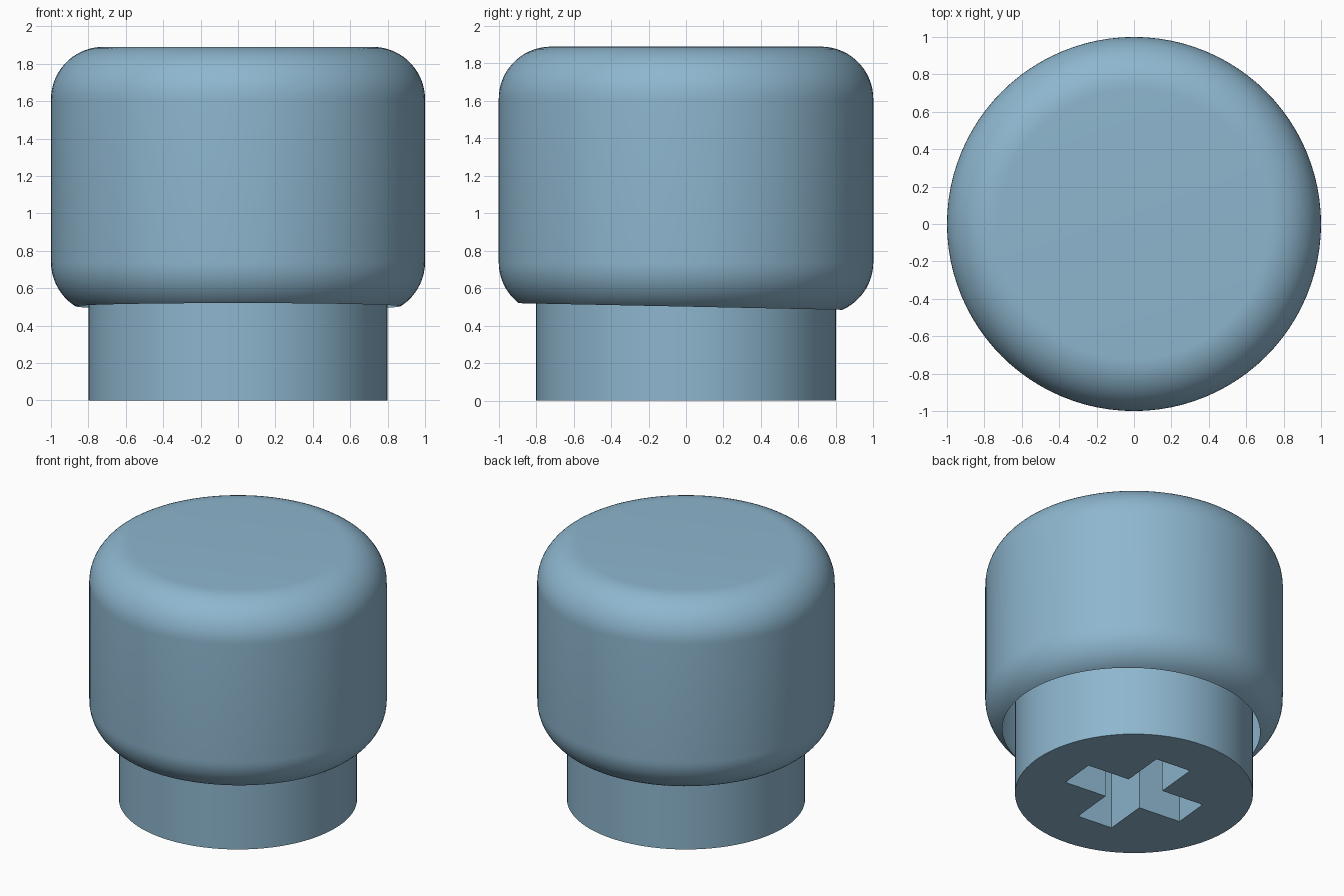
import bpy, bmesh, math
from mathutils import Matrix, Vector

if "Cube" in bpy.data.objects:
    bpy.data.objects.remove(bpy.data.objects["Cube"])

SEGMENTS = 96
blue = bpy.data.materials.new("soft blue")
blue.diffuse_color = (0.27, 0.47, 0.62, 1)
blue.use_nodes = True
blue.node_tree.nodes["Principled BSDF"].inputs["Base Color"].default_value = blue.diffuse_color


def finish(bm, name):
    mesh = bpy.data.meshes.new(name)
    bm.to_mesh(mesh)
    bm.free()
    mesh.materials.append(blue)
    obj = bpy.data.objects.new(name, mesh)
    bpy.context.collection.objects.link(obj)
    return obj


def smooth(obj):
    bpy.ops.object.select_all(action='DESELECT')
    obj.select_set(True)
    bpy.context.view_layer.objects.active = obj
    bpy.ops.object.shade_smooth_by_angle(angle=math.radians(30))


# Rounded cap: lathed shell with a slightly tilted open rim
R, top, low = 0.28, 1.89, 0.74
arc = [math.radians(a) for a in range(0, 91, 6)]
profile = [(0, top)]
profile += [(1 - R + R * math.sin(a), top - R + R * math.cos(a)) for a in arc]
profile += [(1 - R + R * math.cos(a), low - R * math.sin(a)) for a in arc]
bm = bmesh.new()
verts = [bm.verts.new((r, 0, z)) for r, z in profile]
edges = [bm.edges.new(pair) for pair in zip(verts, verts[1:])]
bmesh.ops.spin(bm, geom=verts + edges, axis=(0, 0, 1), cent=(0, 0, 0),
               angle=2 * math.pi, steps=SEGMENTS, use_merge=True)
bmesh.ops.remove_doubles(bm, verts=bm.verts, dist=0.0001)
bmesh.ops.bisect_plane(bm, geom=bm.verts[:] + bm.edges[:] + bm.faces[:],
                       plane_co=(0, 0, 0.502), plane_no=Vector((0, 0.0205, 1)),
                       clear_inner=True)
bmesh.ops.recalc_face_normals(bm, faces=bm.faces)
if max(bm.faces, key=lambda f: f.calc_center_median().z).normal.z < 0:
    bmesh.ops.reverse_faces(bm, faces=bm.faces)
smooth(finish(bm, "cap"))

# Stem: plain cylinder running up inside the cap
bm = bmesh.new()
bmesh.ops.create_cone(bm, cap_ends=True, segments=SEGMENTS, radius1=0.8, radius2=0.8,
                      depth=1.0, matrix=Matrix.Translation((0, 0, 0.5)))
stem = finish(bm, "stem")

# Cross-shaped cutter for the socket in the stem's base
L, W, depth = 0.465, 0.137, 0.5
outline = []
for i in range(4):
    turn = Matrix.Rotation(math.radians(90 * i - 5.5), 3, 'Z')
    outline += [turn @ Vector(p) for p in ((L, -W, -0.1), (L, W, -0.1), (W, W, -0.1))]
bm = bmesh.new()
base = bm.faces.new([bm.verts.new(p) for p in outline])
grown = bmesh.ops.extrude_face_region(bm, geom=[base])["geom"]
bmesh.ops.translate(bm, vec=(0, 0, depth + 0.1),
                    verts=[g for g in grown if isinstance(g, bmesh.types.BMVert)])
bmesh.ops.recalc_face_normals(bm, faces=bm.faces)
cutter = finish(bm, "cross_socket_cutter")
cutter.hide_render = True

cut = stem.modifiers.new("socket", 'BOOLEAN')
cut.operation = 'DIFFERENCE'
cut.solver = 'EXACT'
cut.object = cutter
bpy.context.view_layer.objects.active = stem
bpy.ops.object.modifier_apply(modifier=cut.name)
bpy.data.objects.remove(cutter)
smooth(stem)
